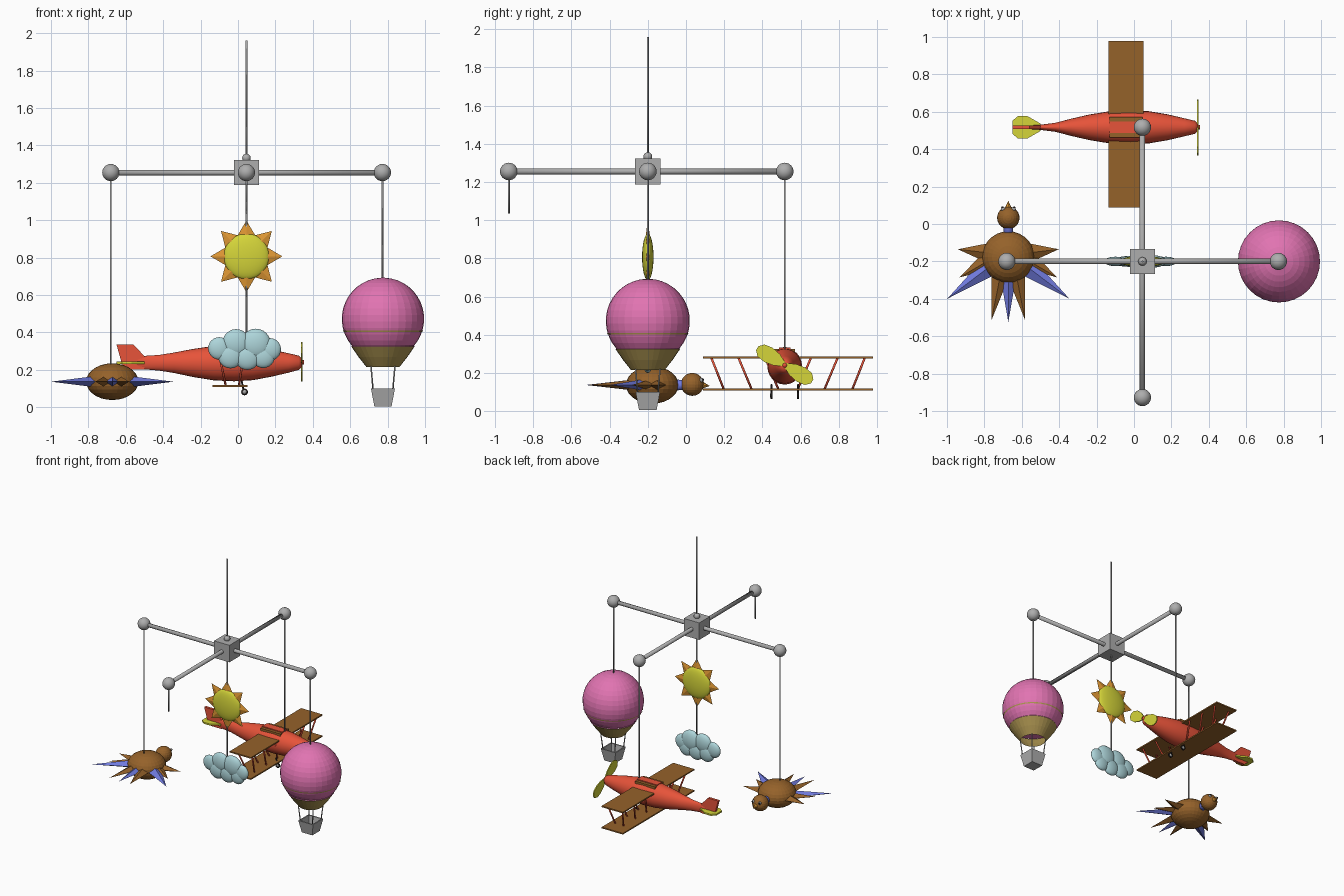
import bpy, bmesh, math
from mathutils import Vector, Matrix

if "Cube" in bpy.data.objects:
    bpy.data.objects.remove(bpy.data.objects["Cube"])


def mat(name, r, g, b):
    m = bpy.data.materials.new(name)
    m.diffuse_color = (*[(c / 255) ** 2.2 for c in (r, g, b)], 1)
    m.use_nodes = True
    m.node_tree.nodes["Principled BSDF"].inputs["Base Color"].default_value = m.diffuse_color
    return m


GREY = mat("grey", 172, 172, 172)
DARK = mat("dark", 35, 32, 32)
YELLOW = mat("yellow", 212, 212, 60)
ORANGE = mat("orange", 222, 150, 55)
SKY = mat("pale blue", 172, 212, 217)
PINK = mat("pink", 224, 115, 176)
TAN = mat("tan", 172, 148, 82)
BROWN = mat("brown", 148, 98, 46)
RED = mat("red", 230, 84, 60)
BLUE = mat("feather blue", 112, 122, 222)


def finish(name, bm, m, smooth=False):
    bmesh.ops.recalc_face_normals(bm, faces=bm.faces)
    me = bpy.data.meshes.new(name)
    bm.to_mesh(me)
    bm.free()
    me.materials.append(m)
    if smooth:
        me.shade_smooth()
    ob = bpy.data.objects.new(name, me)
    bpy.context.collection.objects.link(ob)
    return ob


def ball(name, c, r, m, seg=24, smooth=False):
    bm = bmesh.new()
    r = r if isinstance(r, tuple) else (r, r, r)
    bmesh.ops.create_uvsphere(bm, u_segments=seg, v_segments=seg // 2, radius=1,
                              matrix=Matrix.Translation(c) @ Matrix.Diagonal((*r, 1)))
    return finish(name, bm, m, smooth)


def rod(name, a, b, r, m, r2=None, seg=10):
    a, b = Vector(a), Vector(b)
    bm = bmesh.new()
    rot = (b - a).to_track_quat('Z', 'Y').to_matrix().to_4x4()
    bmesh.ops.create_cone(bm, cap_ends=True, segments=seg, radius1=r, radius2=r if r2 is None else r2,
                          depth=(b - a).length, matrix=Matrix.Translation((a + b) / 2) @ rot)
    return finish(name, bm, m, True if seg > 8 else False)


def box(name, lo, hi, m):
    bm = bmesh.new()
    lo, hi = Vector(lo), Vector(hi)
    bmesh.ops.create_cube(bm, size=1, matrix=Matrix.Translation((lo + hi) / 2) @ Matrix.Diagonal((*(hi - lo), 1)))
    return finish(name, bm, m)


def plate(name, pts, thick, m):
    """Flat polygon thickened symmetrically along its own normal."""
    bm = bmesh.new()
    pts = [Vector(p) for p in pts]
    n = (pts[1] - pts[0]).cross(pts[2] - pts[1]).normalized() * thick / 2
    lo = [bm.verts.new(p - n) for p in pts]
    hi = [bm.verts.new(p + n) for p in pts]
    bm.faces.new(lo[::-1])
    bm.faces.new(hi)
    for i in range(len(pts)):
        j = (i + 1) % len(pts)
        bm.faces.new((lo[i], lo[j], hi[j], hi[i]))
    return finish(name, bm, m)


def loft(name, rings, m, caps=True, smooth=False):
    bm = bmesh.new()
    vs = [[bm.verts.new(p) for p in ring] for ring in rings]
    n = len(vs[0])
    for a, b in zip(vs, vs[1:]):
        for i in range(n):
            bm.faces.new((a[i], a[(i + 1) % n], b[(i + 1) % n], b[i]))
    if caps:
        bm.faces.new(vs[0])
        bm.faces.new(vs[-1])
    return finish(name, bm, m, smooth)


def feather(name, base, tip, w, t, m):
    """Tapering spike with a diamond section."""
    base, tip = Vector(base), Vector(tip)
    side = Vector((base.y - tip.y, tip.x - base.x, 0)).normalized() * w
    up = Vector((0, 0, t))
    bm = bmesh.new()
    ring = [bm.verts.new(base + d) for d in (side, up, -side, -up)]
    end = bm.verts.new(tip)
    for i in range(4):
        bm.faces.new((ring[i], ring[(i + 1) % 4], end))
    bm.faces.new(ring)
    return finish(name, bm, m)


# Hanger: hub, crossed arms, end balls and strings
HX, HY, HZ = 0.045, -0.20, 1.255
box("hub", (HX - .067, HY - .067, HZ - .067), (HX + .067, HY + .067, HZ + .067), GREY)
ball("hub_knob", (HX, HY, 1.333), .023, GREY, 16, True)
rod("ceiling_string", (HX, HY, 1.32), (HX, HY, 1.96), .005, GREY)
rod("arm_x", (-.68, HY, HZ), (.772, HY, HZ), .015, GREY, seg=16)
rod("arm_y", (HX, -.928, HZ), (HX, .52, HZ), .015, GREY, seg=16)
for n, x, y, z in (("bird", -.68, HY, .20), ("balloon", .772, HY, .68),
                   ("empty", HX, -.928, 1.035), ("plane", HX, .517, .30), ("sun", HX, HY, .33)):
    if n != "sun":
        ball(n + "_arm_ball", (x, y, HZ), .046, GREY, 24, True)
    rod(n + "_string", (x, y, HZ), (x, y, z), .005, GREY)

# Sun: flattened disc with eight bevelled rays
ball("sun_disc", (HX, HY, .807), (.122, .03, .122), YELLOW, 32, True)
bm = bmesh.new()
rim = [bm.verts.new((HX + r * math.sin(a), HY, .807 + r * math.cos(a)))
       for i in range(16) for r, a in [((.192, .122)[i % 2], i * math.pi / 8)]]
for s in (-1, 1):
    c = bm.verts.new((HX, HY + s * .026, .807))
    for i in range(16):
        bm.faces.new((c, rim[i], rim[(i + 1) % 16]))
finish("sun_rays", bm, ORANGE)

# Cloud: overlapping flattened puffs
for i, (x, z, r) in enumerate(((-.10, .315, .06), (-.01, .345, .073), (.095, .34, .08), (.17, .31, .06),
                               (-.04, .275, .067), (.05, .268, .068), (.135, .272, .062))):
    ball(f"cloud_puff_{i}", (x, HY, z), (r, r * .42, r), SKY, 24, True)

# Balloon: envelope lathe with pink top and tan skirt, band, ropes, basket
BX, SEG = .775, 32


def circle(r, z):
    return [(BX + r * math.cos(i * math.tau / SEG), HY + r * math.sin(i * math.tau / SEG), z) for i in range(SEG)]


angles = [math.radians(88 - i * 9.2) for i in range(15)]
loft("balloon_envelope", [circle(.22 * math.cos(a), .473 + .22 * math.sin(a)) for a in angles]
     + [circle(.168, .325)], PINK)
loft("balloon_skirt", [circle(.169, .325), circle(.13, .268), circle(.088, .215)], TAN, caps=False)
loft("balloon_band", [circle(.2105, .402), circle(.2135, .410)], TAN, caps=False)
loft("balloon_basket", [[(BX + sx * h, HY + sy * h, z) for sx, sy in ((-1, -1), (1, -1), (1, 1), (-1, 1))]
                        for h, z in ((.046, .005), (.064, .10), (.055, .10), (.040, .015))], GREY)
for sx in (-1, 1):
    for sy in (-1, 1):
        rod("basket_rope", (BX + sx * .053, HY + sy * .053, .095), (BX + sx * .064, HY + sy * .064, .22), .004, GREY)

# Bird: body, head, beak, eyes, feathers
PX, PZ = -.672, .137
ball("bird_body", (PX, -.177, PZ), (.14, .138, .098), BROWN, 28)
rod("bird_neck", (PX, -.06, PZ), (PX, .03, PZ), .03, BLUE, r2=.02)
ball("bird_head", (PX, .033, .140), .06, BROWN, 24)
rod("bird_beak", (PX, .082, .137), (PX, .122, .132), .02, ORANGE, r2=.001, seg=8)
for s in (-1, 1):
    ball("bird_eye", (PX + s * .028, .079, .162), .012, GREY, 12, True)
    ball("bird_pupil", (PX + s * .031, .087, .164), .007, DARK, 12, True)
    feather("wing_feather_front", (PX + s * .10, -.155, PZ), (PX + s * .27, -.135, PZ), .055, .03, BROWN)
    feather("wing_feather_blue", (PX + s * .09, -.22, PZ), (PX + s * .327, -.40, PZ), .055, .03, BLUE)
    feather("wing_feather_mid", (PX + s * .08, -.18, PZ), (PX + s * .26, -.285, PZ), .06, .03, BROWN)
    feather("tail_feather_side", (PX + s * .04, -.26, PZ), (PX + s * .09, -.515, PZ), .05, .03, BROWN)
feather("tail_feather_blue", (PX, -.28, PZ), (PX, -.525, PZ), .042, .028, BLUE)

# Plane fuselage: elliptical sections (x, half width, half height, centre height)
CY = .517
profile = ((-.58, .008, .035, .238), (-.50, .014, .036, .239), (-.42, .024, .042, .238), (-.34, .045, .055, .238),
           (-.24, .068, .075, .237), (-.13, .086, .092, .236), (-.02, .091, .096, .235), (.08, .086, .090, .235),
           (.18, .069, .072, .236), (.27, .048, .052, .237), (.325, .035, .038, .238), (.343, .018, .02, .238))
loft("fuselage", [[(x, CY + w * math.cos(i * math.tau / 24), z + h * math.sin(i * math.tau / 24))
                   for i in range(24)] for x, w, h, z in profile], RED, smooth=True)
plate("tail_fin", [(-.65, CY, .337), (-.62, CY, .23), (-.59, CY, .203), (-.50, CY, .203),
                   (-.50, CY, .273), (-.56, CY, .337)], .02, RED)
plate("tailplane", [(-.65, CY - .035, .238), (-.62, CY - .06, .238), (-.57, CY - .06, .238), (-.50, CY - .02, .238),
                    (-.50, CY + .02, .238), (-.57, CY + .06, .238), (-.62, CY + .06, .238),
                    (-.65, CY + .035, .238)], .012, YELLOW)
for s in (-1, 1):
    box("cockpit_side", (-.13, CY + s * .042 - .012, .27), (.045, CY + s * .042 + .012, .326), BROWN)
box("cockpit_ridge", (-.13, CY - .03, .27), (.045, CY + .03, .333), RED)

# Biplane wings with slanted struts, mirrored left and right
for n, z in (("upper_wing", .28), ("lower_wing", .113)):
    box(n, (-.135, CY + .0175 - .445, z - .005), (.05, CY + .0175 + .445, z + .005), BROWN)
for s in (-1, 1):
    for top, low in ((.402, .336), (.26, .19), (.12, .05)):
        for xt, xl in ((-.10, -.065), (.03, .005)):
            rod("wing_strut", (xt, CY + .0175 + s * top, .28), (xl, CY + .0175 + s * low, .113), .006, RED)
    # Landing wheel: tyre, hub and leg
    wy = CY + s * .07
    rod("wheel_tyre", (.035, wy - .005, .082), (.035, wy + .005, .082), .018, DARK, seg=20)
    rod("wheel_hub", (.035, wy - .006, .082), (.035, wy + .006, .082), .010, GREY, seg=16)
    rod("wheel_leg", (.03, wy, .09), (.02, wy, .14), .005, DARK)

# Propeller: shaft and two wide blades
rod("propeller_shaft", (.32, CY, .24), (.352, CY, .24), .012, RED)
d = Vector((0, -.152, .092)).normalized()
n = Vector((0, -d.z, d.y))
for s in (-1, 1):
    c = Vector((.342, CY, .243))
    outline = ((.0, -.01), (.05, -.034), (.10, -.043), (.145, -.036), (.168, -.012),
               (.168, .012), (.145, .036), (.10, .043), (.05, .034), (.0, .01))
    plate("propeller_blade", [c + d * s * u + n * v for u, v in outline], .008, YELLOW)
